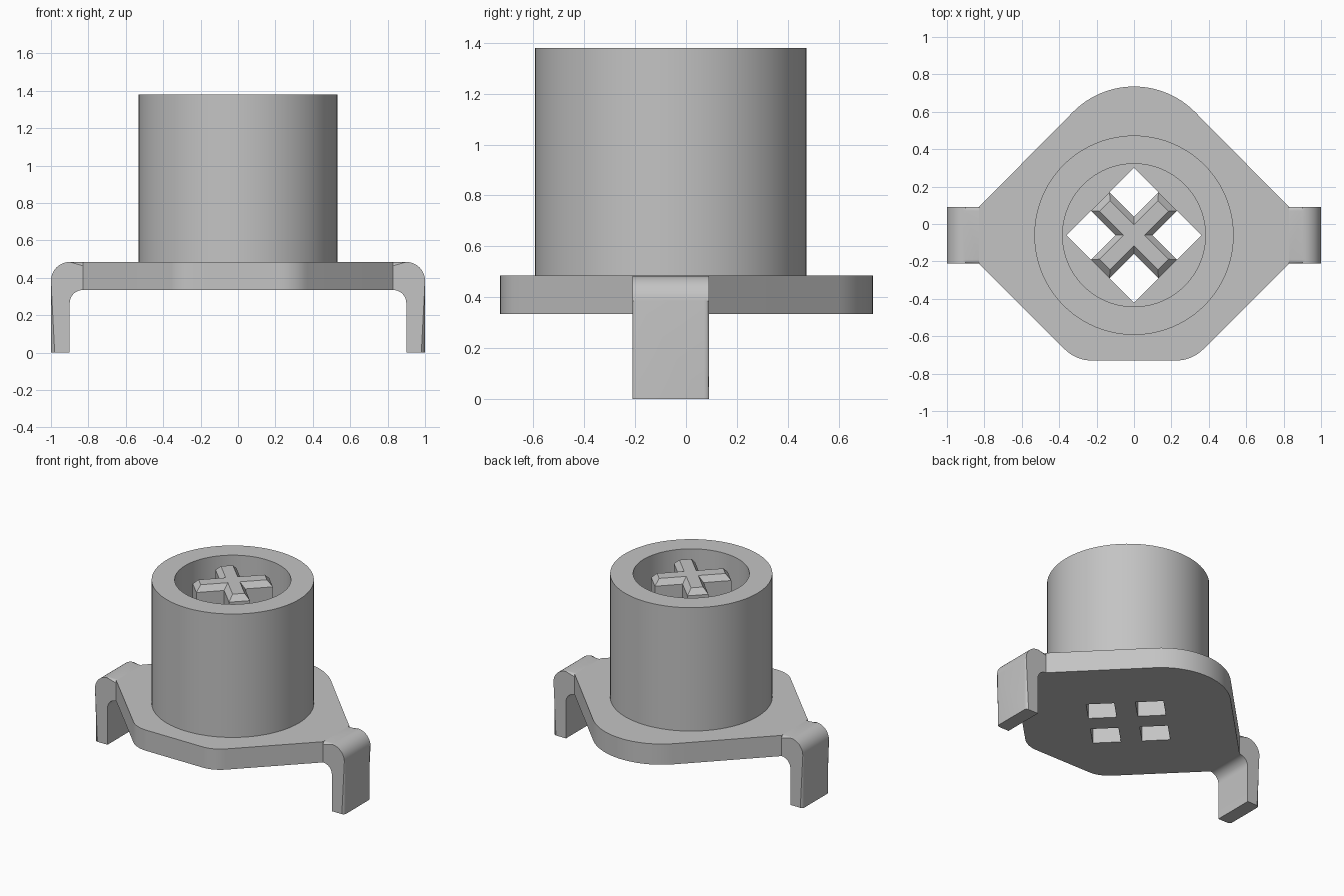
import bpy, bmesh
from math import sin, cos, radians
from mathutils import Matrix, Vector

cube = bpy.data.objects.get("Cube")
if cube:
    bpy.data.objects.remove(cube)

CY = -0.06                    # y of the tube axis
Z0, Z1, Z2 = 0.335, 0.485, 1.38   # plate bottom, plate top, tube top
ARM, HALF = 0.255, 0.07       # cross arm length and half width

grey = bpy.data.materials.new("plain grey")
grey.use_nodes = True
colour = (0.55, 0.55, 0.55, 1)
grey.diffuse_color = colour
grey.node_tree.nodes["Principled BSDF"].inputs["Base Color"].default_value = colour


def finish(name, bm):
    """Turn a bmesh into a smooth-by-angle object."""
    bmesh.ops.remove_doubles(bm, verts=bm.verts, dist=1e-5)
    bmesh.ops.recalc_face_normals(bm, faces=bm.faces)
    mesh = bpy.data.meshes.new(name)
    bm.to_mesh(mesh)
    bm.free()
    mesh.materials.append(grey)
    obj = bpy.data.objects.new(name, mesh)
    bpy.context.collection.objects.link(obj)
    bpy.ops.object.select_all(action='DESELECT')
    obj.select_set(True)
    bpy.context.view_layer.objects.active = obj
    bpy.ops.object.shade_smooth_by_angle(angle=radians(30))


def arc(cx, cy, r, a0, a1, n):
    angles = [radians(a0 + (a1 - a0) * i / n) for i in range(n + 1)]
    return [(cx + r * cos(a), cy + r * sin(a)) for a in angles]


def skin(bm, loops):
    """Join matching rings of vertices with quads."""
    rings = [[bm.verts.new(p) for p in loop] for loop in loops]
    for a, b in zip(rings, rings[1:]):
        for i in range(len(a)):
            j = (i + 1) % len(a)
            bm.faces.new((a[i], a[j], b[j], b[i]))
    return rings


# Base plate: filled outline with four square windows, turned 45 degrees
right_side = (arc(0.225, -0.525, 0.205, -90, -45, 8)
              + [(0.83, -0.21), (0.83, 0.09)]
              + arc(0, 0.276, 0.459, 45, 90, 16))
outline = right_side + [(-x, y) for x, y in reversed(right_side[:-1])]
square = [(HALF, HALF), (ARM, HALF), (ARM, ARM), (HALF, ARM)]
windows = []
for k in range(4):
    turn = Matrix.Rotation(radians(45 + 90 * k), 2)
    windows.append([turn @ Vector(p) + Vector((0, CY)) for p in square])

curve = bpy.data.curves.new("plate_outline", 'CURVE')
curve.dimensions = '2D'
curve.fill_mode = 'BOTH'
curve.extrude = (Z1 - Z0) / 2
for loop in [outline] + windows:
    spline = curve.splines.new('POLY')
    spline.points.add(len(loop) - 1)
    for point, (x, y) in zip(spline.points, loop):
        point.co = (x, y, 0, 1)
    spline.use_cyclic_u = True
helper = bpy.data.objects.new("plate_outline", curve)
bpy.context.collection.objects.link(helper)
graph = bpy.context.evaluated_depsgraph_get()
flat = bpy.data.meshes.new_from_object(helper.evaluated_get(graph))
bm = bmesh.new()
bm.from_mesh(flat)
bpy.data.objects.remove(helper)
bpy.data.meshes.remove(flat)
bpy.data.curves.remove(curve)
bmesh.ops.translate(bm, verts=bm.verts, vec=(0, 0, (Z0 + Z1) / 2))
finish("base_plate", bm)

# Tube wall
bm = bmesh.new()
section = [(0.533, Z1), (0.533, Z2), (0.382, Z2), (0.382, Z1)]
skin(bm, [[(x, y, z) for x, y in arc(0, CY, r, 0, 360, 96)[:-1]] for r, z in section])
finish("tube", bm)


# Cross post with chamfered top
def cross_loop(length, half, z):
    arm = [(length, -half), (length, half), (half, half)]
    points = []
    for k in range(4):
        turn = Matrix.Rotation(radians(45 + 90 * k), 2)
        points += [(*(turn @ Vector(p) + Vector((0, CY))), z) for p in arm]
    return points


bm = bmesh.new()
rings = skin(bm, [cross_loop(ARM, HALF, Z1), cross_loop(ARM, HALF, Z2 - 0.04),
                  cross_loop(ARM - 0.034, HALF - 0.03, Z2)])
bm.faces.new(rings[-1])
finish("cross_post", bm)

# Bent legs: side profile pushed across y, outer edges rounded
outer = [(0.83, Z1)] + arc(0.9, 0.385, 0.1, 90, 0, 10) + [(1.0, 0)]
inner = [(0.9, 0)] + arc(0.83, 0.265, 0.07, 0, 90, 8)
for side, name in ((1, "left_leg"), (-1, "right_leg")):
    bm = bmesh.new()
    rings = skin(bm, [[(side * x, y, z) for x, z in outer + inner] for y in (-0.21, 0.09)])
    for ring in rings:
        bm.faces.new(ring)
    edges = [bm.edges.get(pair) for ring in rings
             for pair in zip(ring[:len(outer) - 1], ring[1:len(outer)])]
    bmesh.ops.bevel(bm, geom=edges, offset=0.02, segments=4, profile=0.5, affect='EDGES')
    finish(name, bm)
